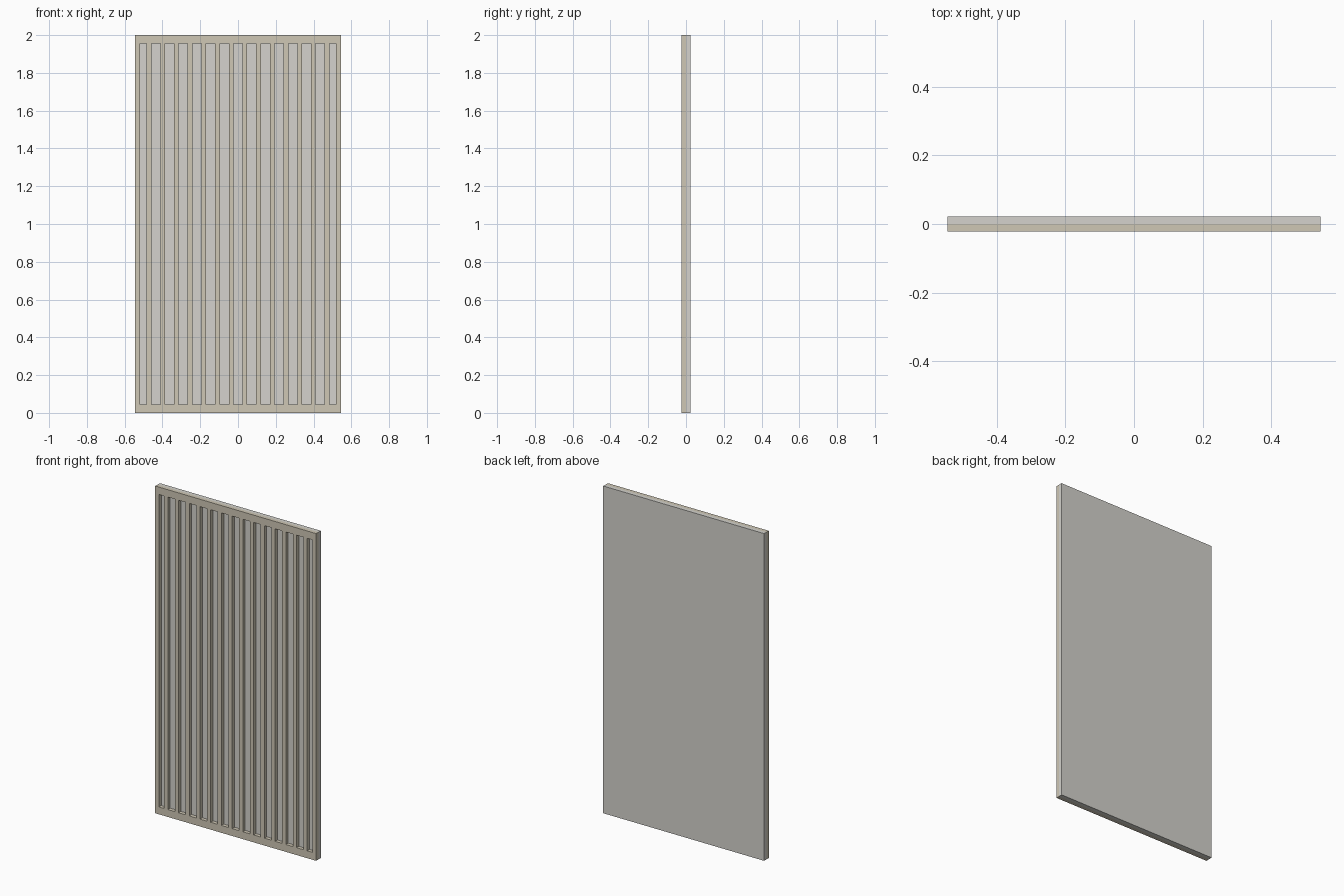
import bpy

if "Cube" in bpy.data.objects:
    bpy.data.objects.remove(bpy.data.objects["Cube"])

W, H = 1.088, 2.0        # overall width and height
HALF = 0.0225            # half of total depth
RAIL = 0.045             # rail height
SLAT = 0.025             # slat width
COUNT, PITCH = 14, 0.0725


def material(name, color):
    m = bpy.data.materials.new(name)
    m.diffuse_color = color
    m.use_nodes = True
    m.node_tree.nodes["Principled BSDF"].inputs["Base Color"].default_value = m.diffuse_color
    return m


wood = material("warm_frame", (0.62, 0.57, 0.46, 1))
pale = material("pale_panel", (0.66, 0.65, 0.61, 1))


def box(name, x0, x1, y0, y1, z0, z1, mat):
    bpy.ops.mesh.primitive_cube_add(
        size=1, location=((x0 + x1) / 2, (y0 + y1) / 2, (z0 + z1) / 2))
    o = bpy.context.object
    o.name = name
    o.scale = (x1 - x0, y1 - y0, z1 - z0)
    bpy.ops.object.transform_apply(location=False, rotation=False, scale=True)
    o.data.materials.append(mat)
    return o


# Plain backing sheet
box("back_panel", -W / 2, W / 2, 0, HALF, 0, H, pale)

# Top and bottom rails across the full width
box("bottom_rail", -W / 2, W / 2, -HALF, 0, 0, RAIL, wood)
box("top_rail", -W / 2, W / 2, -HALF, 0, H - RAIL, H, wood)

# Side stiles between the rails
box("left_stile", -W / 2, -W / 2 + SLAT, -HALF, 0, RAIL, H - RAIL, wood)
box("right_stile", W / 2 - SLAT, W / 2, -HALF, 0, RAIL, H - RAIL, wood)

# Evenly spaced vertical slats
for i in range(COUNT):
    x = (i - (COUNT - 1) / 2) * PITCH
    box(f"slat_{i + 1}", x - SLAT / 2, x + SLAT / 2, -HALF, 0, RAIL, H - RAIL, wood)
